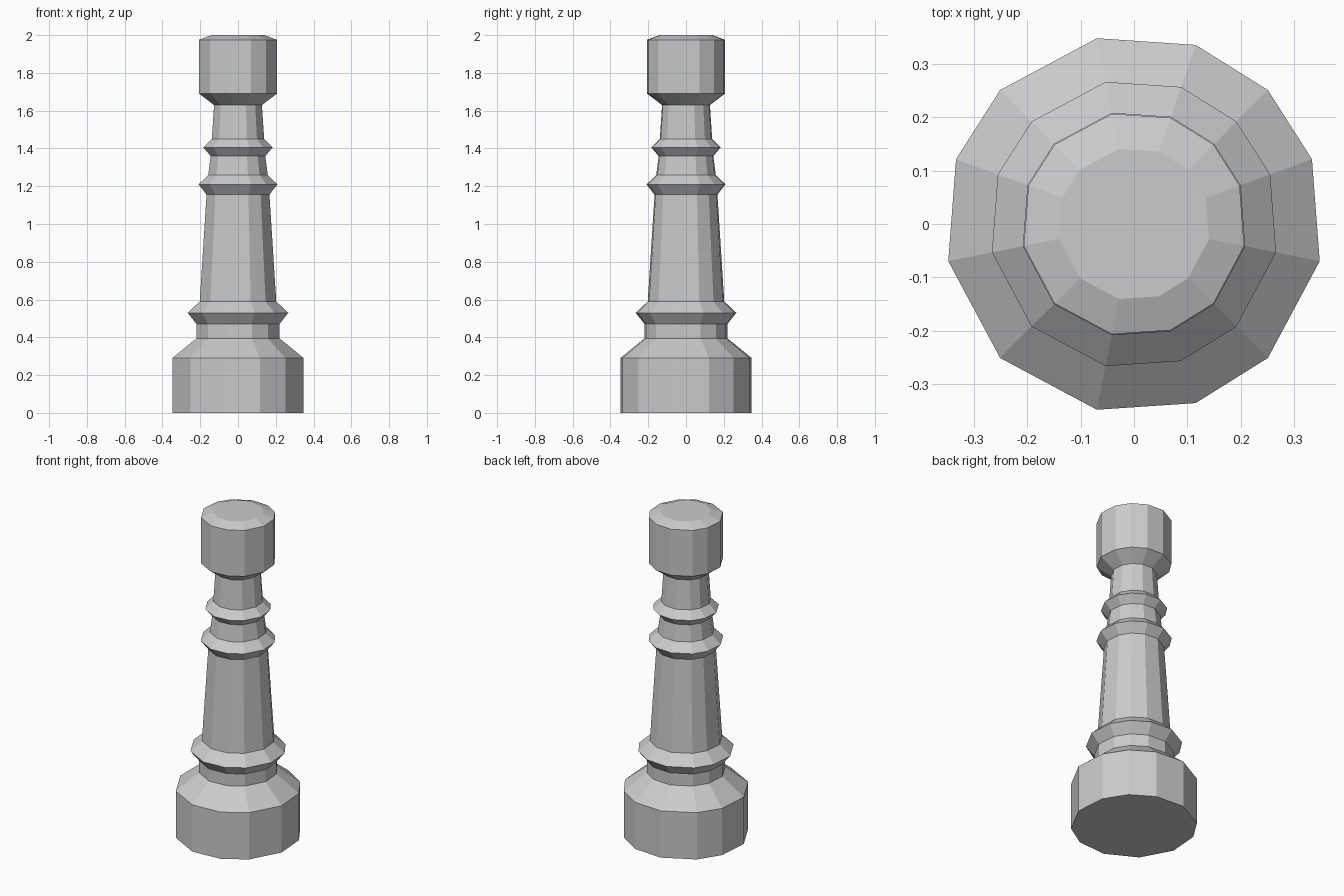
import bpy, bmesh
from math import radians, cos, sin

if "Cube" in bpy.data.objects:
    bpy.data.objects.remove(bpy.data.objects["Cube"])

# Slightly uneven twelve-sided cross-section, as corner angles
ANGLES = [20, 45, 71, 101.3, 135, 160, 191.3, 225, 258.7, 289, 315, 348.7]
CORNER = 1.017  # corner radius relative to the half width


def turned_part(name, profile):
    """Faceted turned solid from (half width, height) rings, bottom to top."""
    bm = bmesh.new()
    rings = []
    for w, z in profile:
        r = w * CORNER
        rings.append([bm.verts.new((r * cos(radians(a)), r * sin(radians(a)), z))
                      for a in ANGLES])
    n = len(ANGLES)
    for lo, hi in zip(rings, rings[1:]):
        for i in range(n):
            j = (i + 1) % n
            bm.faces.new((lo[i], lo[j], hi[j], hi[i]))
    bm.faces.new(rings[0][::-1])
    bm.faces.new(rings[-1])
    mesh = bpy.data.meshes.new(name)
    bm.to_mesh(mesh)
    bm.free()
    obj = bpy.data.objects.new(name, mesh)
    bpy.context.collection.objects.link(obj)
    return obj


# Whole post is one continuous turned surface
turned_part("turned_post", [
    # plinth and shoulder
    (0.349, 0.0), (0.349, 0.29), (0.22, 0.395), (0.22, 0.47),
    # lower collar
    (0.267, 0.53), (0.203, 0.59),
    # tapered shaft and middle collar
    (0.167, 1.155), (0.209, 1.21), (0.158, 1.26),
    # upper collar
    (0.145, 1.36), (0.184, 1.405), (0.139, 1.45),
    # neck and head
    (0.127, 1.63), (0.207, 1.69), (0.207, 1.975), (0.141, 2.0),
])
